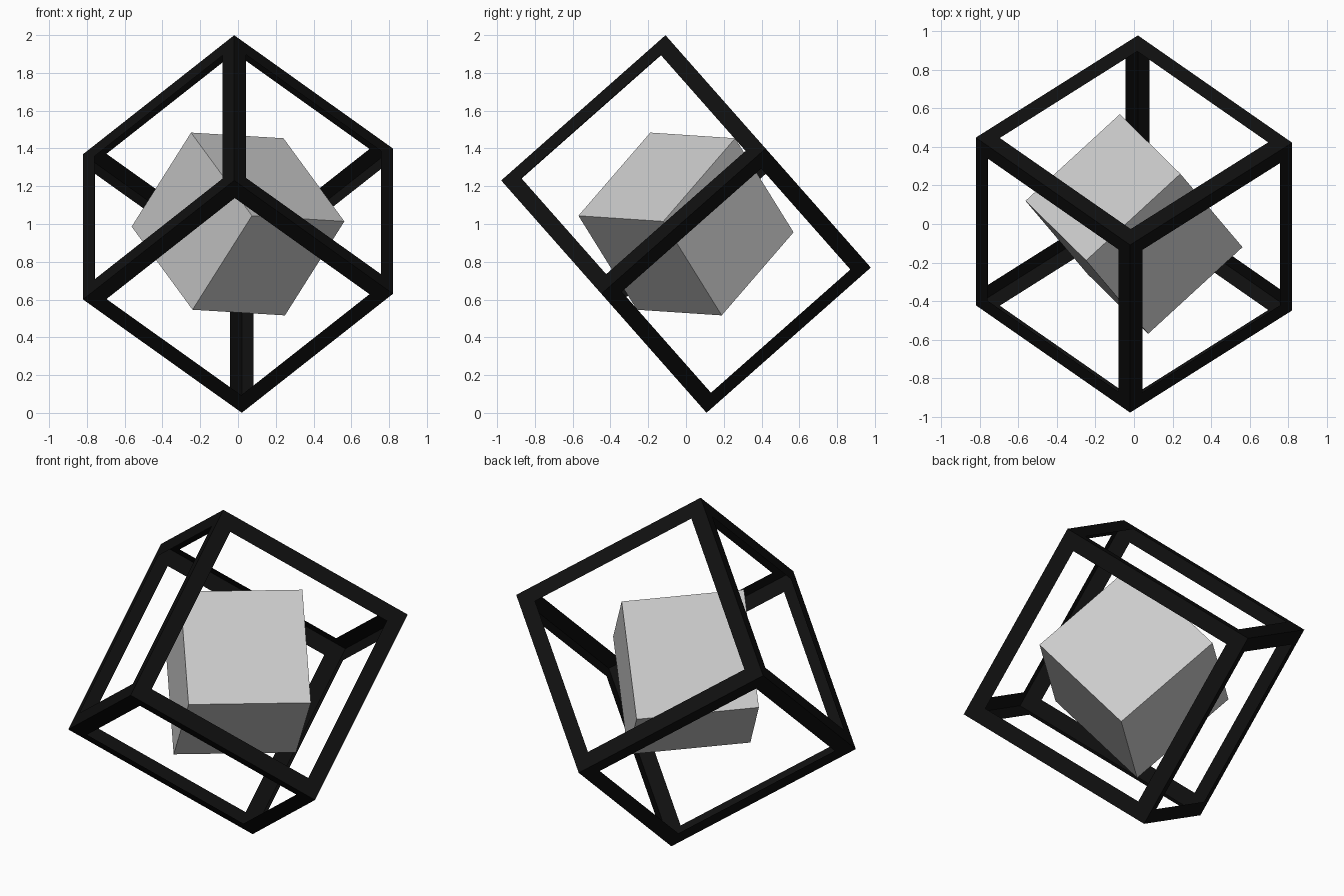
import bpy, bmesh
from mathutils import Vector, Matrix

if "Cube" in bpy.data.objects:
    bpy.data.objects.remove(bpy.data.objects["Cube"])

CENTRE = Vector((0, 0, 1))


def tilted_frame(u, v):
    """Rotation whose first two axes follow the cube edges u and v."""
    x = Vector(u).normalized()
    z = x.cross(Vector(v)).normalized()
    y = z.cross(x)
    return Matrix.Translation(CENTRE) @ Matrix((x, y, z)).transposed().to_4x4()


def tilted_cube(name, size, u, v, rim=None):
    bm = bmesh.new()
    bmesh.ops.create_cube(bm, size=size)
    if rim:
        # cut a square window in each side, leaving only a rim along the edges
        sides = bm.faces[:]
        bmesh.ops.inset_individual(bm, faces=sides, thickness=rim, use_even_offset=True)
        bmesh.ops.delete(bm, geom=sides, context='FACES')
    bm.transform(tilted_frame(u, v))
    mesh = bpy.data.meshes.new(name)
    bm.to_mesh(mesh)
    bm.free()
    obj = bpy.data.objects.new(name, mesh)
    bpy.context.collection.objects.link(obj)
    return obj


# Open outer cage standing on one corner
cage = tilted_cube("outer_cage", 1.161, (0, -0.749, -0.662), (-0.69, 0.48, -0.543), rim=0.088)
black = bpy.data.materials.new("black")
black.diffuse_color = (0.005, 0.005, 0.005, 1)
black.use_nodes = True
black.node_tree.nodes["Principled BSDF"].inputs["Base Color"].default_value = black.diffuse_color
cage.data.materials.append(black)

# Solid inner cube, tilted differently
tilted_cube("inner_cube", 0.665, (0.49, 0.45, -0.03), (-0.31, 0.31, -0.495))
